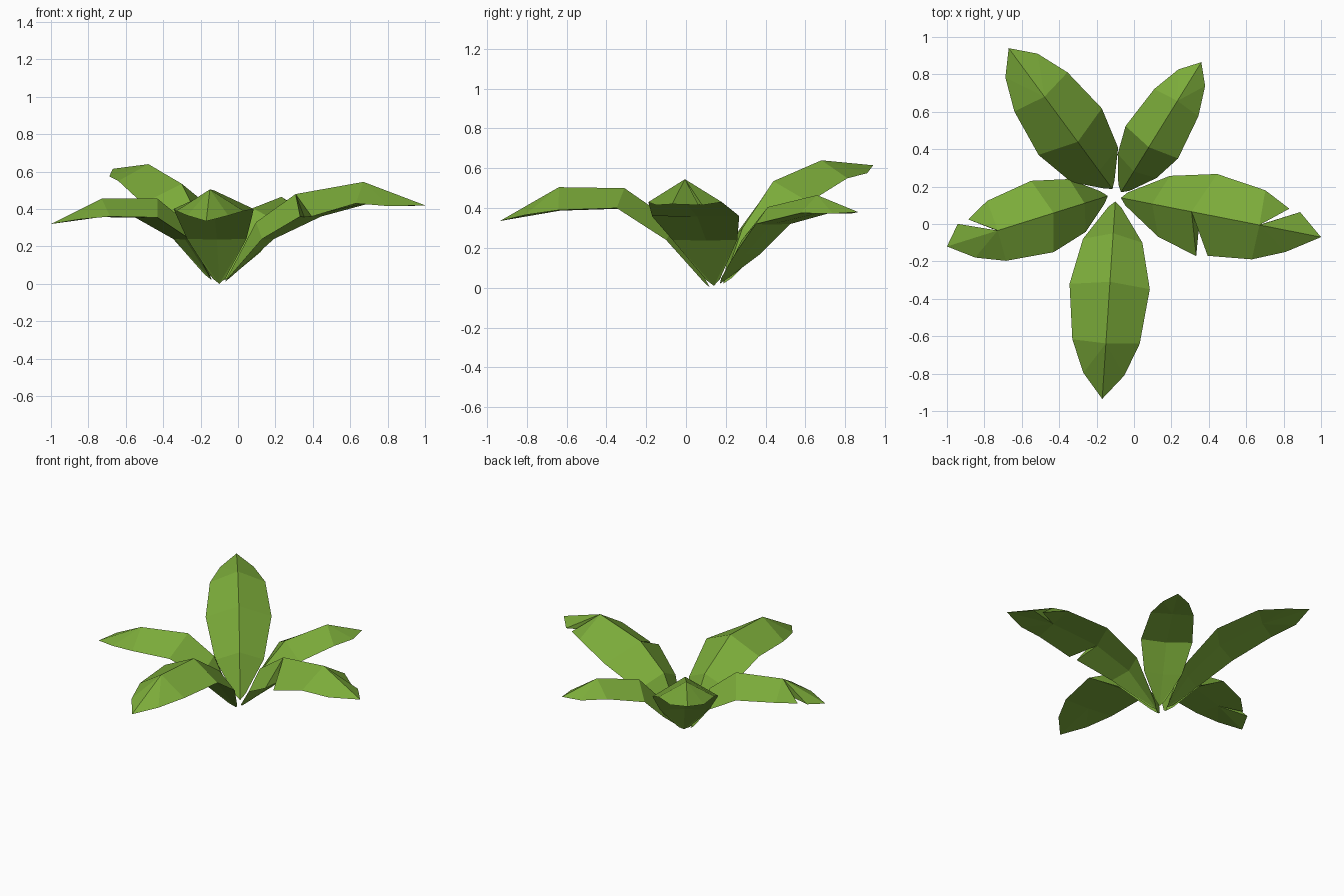
import bpy, bmesh
from mathutils import Vector

if "Cube" in bpy.data.objects:
    bpy.data.objects.remove(bpy.data.objects["Cube"])

green = bpy.data.materials.new("leaf_green")
green.diffuse_color = (0.20, 0.41, 0.042, 1)
green.use_nodes = True
green.node_tree.nodes["Principled BSDF"].inputs["Base Color"].default_value = green.diffuse_color

PROFILE = (0.74, 1.0, 0.84, 0.51)      # relative half width of the four edge rows


def leaf(name, base, tip, width, rows, edge_z, mid, splits=()):
    """Solid leaf: ridged top, flat underside, sharp edges.
    rows/edge_z: distance and height of edge rows; mid: (distance, height) of ridge.
    splits: (side, row) pairs where the blade is torn back to the ridge."""
    bm = bmesh.new()
    b, t = Vector(base), Vector(tip)
    d = Vector((t.x - b.x, t.y - b.y, 0)).normalized()
    n = Vector((-d.y, d.x, 0))

    def point(dist, side, z):
        p = b + d * dist + n * side
        return bm.verts.new((p.x, p.y, z))

    vb, vt = bm.verts.new(b), bm.verts.new(t)
    ridge = [point(a, 0, z) for a, z in mid]
    keel = [point((mid[i][0] + rows[i]) / 2, 0, edge_z[i] - 0.003) for i in range(3)]
    for s in (1, -1):
        shoulder = point(0.03, s * 0.035, b.z + 0.03)
        before, after = [], []
        for i in range(4):
            w = s * width * PROFILE[i]
            if (s, i) in splits:
                # two edge points with a gap between them
                before.append(point(rows[i] - 0.025, w * 1.02, edge_z[i]))
                after.append(point(rows[i] + 0.035, w * 0.96, edge_z[i]))
            else:
                v = point(rows[i], w, edge_z[i])
                before.append(v)
                after.append(v)
        # top and underside share the same layout
        for c in (ridge, keel):
            for f in ((vb, shoulder, before[0], c[0]),
                      (c[0], after[0], before[1], c[1]),
                      (c[1], after[1], before[2], c[2]),
                      (c[2], after[2], before[3]),
                      (c[2], after[3], vt)):
                bm.faces.new(f)
        # inner walls of the tears
        for side, i in splits:
            if side == s:
                k = min(i, 2)
                bm.faces.new((ridge[k], keel[k], before[i]))
                bm.faces.new((ridge[k], keel[k], after[i]))
    bmesh.ops.recalc_face_normals(bm, faces=bm.faces[:])
    me = bpy.data.meshes.new(name)
    bm.to_mesh(me)
    bm.free()
    me.materials.append(green)
    ob = bpy.data.objects.new(name, me)
    bpy.context.collection.objects.link(ob)


leaf("front_leaf", (-0.10, 0.12, 0.0), (-0.17, -0.935, 0.335), 0.215,
     (0.21, 0.455, 0.75, 0.925), (0.24, 0.40, 0.39, 0.365),
     ((0.17, 0.32), (0.43, 0.50), (0.76, 0.505)))
leaf("right_leaf", (-0.07, 0.14, 0.01), (1.0, -0.07, 0.42), 0.224,
     (0.235, 0.48, 0.75, 0.92), (0.24, 0.36, 0.43, 0.415),
     ((0.17, 0.33), (0.385, 0.48), (0.755, 0.545)), ((1, 3), (-1, 1)))
leaf("left_leaf", (-0.14, 0.15, 0.02), (-1.0, -0.12, 0.32), 0.20,
     (0.17, 0.367, 0.623, 0.775), (0.24, 0.355, 0.36, 0.345),
     ((0.13, 0.32), (0.304, 0.455), (0.617, 0.455)), ((-1, 3),))
leaf("back_left_leaf", (-0.115, 0.187, 0.02), (-0.67, 0.94, 0.615), 0.21,
     (0.16, 0.381, 0.645, 0.82), (0.23, 0.43, 0.55, 0.575),
     ((0.12, 0.30), (0.313, 0.535), (0.613, 0.64)))
leaf("back_right_leaf", (-0.07, 0.17, 0.02), (0.36, 0.865, 0.38), 0.165,
     (0.165, 0.314, 0.563, 0.72), (0.17, 0.32, 0.375, 0.372),
     ((0.13, 0.24), (0.283, 0.405), (0.574, 0.465)))
